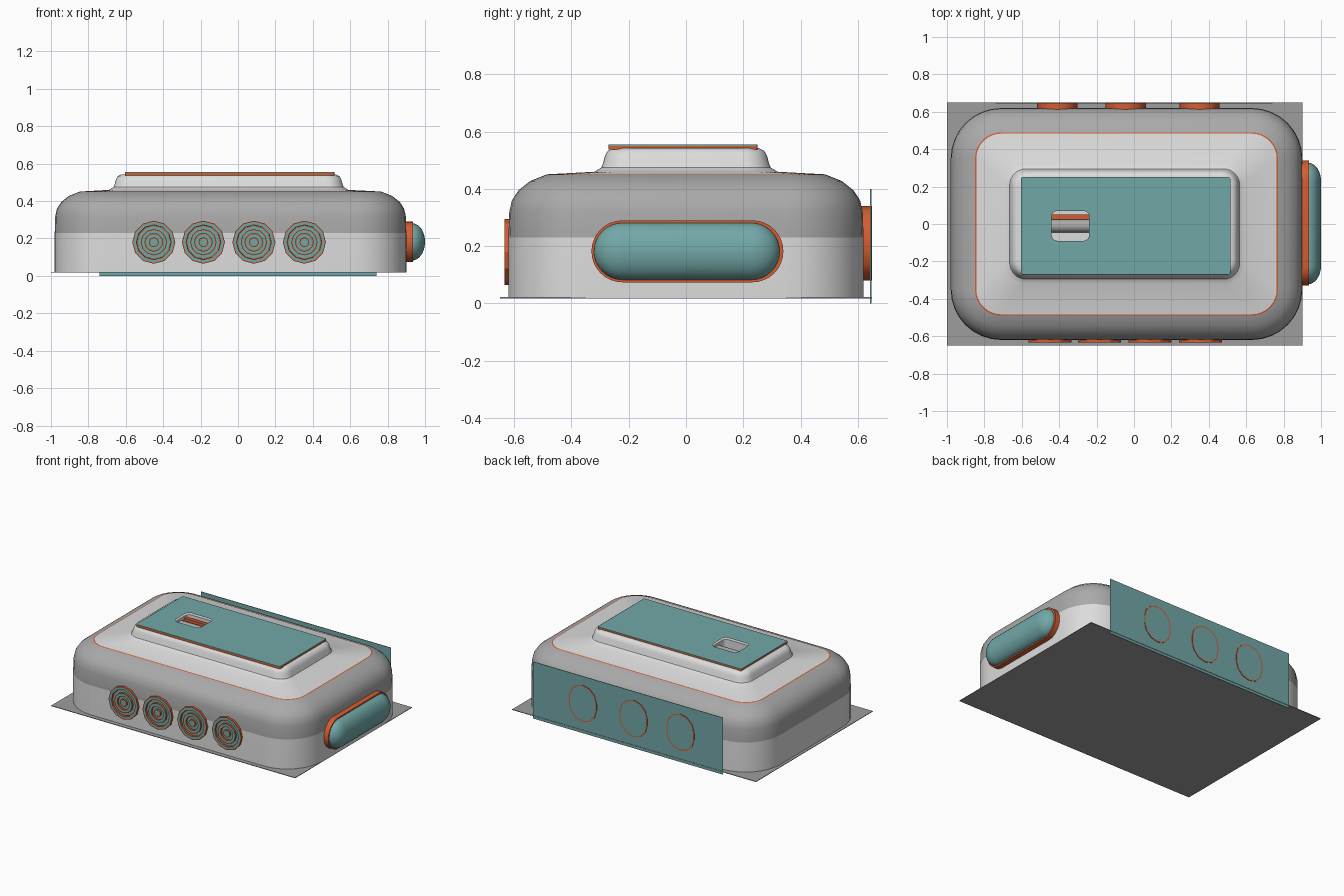
import bpy, bmesh, math

if "Cube" in bpy.data.objects:
    bpy.data.objects.remove(bpy.data.objects["Cube"])

def material(name, col):
    m = bpy.data.materials.new(name)
    m.diffuse_color = (*col, 1)
    m.use_nodes = True
    m.node_tree.nodes["Principled BSDF"].inputs["Base Color"].default_value = m.diffuse_color
    return m

LIGHT = material("light grey", (0.72, 0.72, 0.72))
MID = material("mid grey", (0.40, 0.40, 0.40))
TEAL = material("teal", (0.17, 0.39, 0.39))
ORANGE = material("orange", (0.67, 0.11, 0.03))
BASE = material("base grey", (0.34, 0.34, 0.34))
MATS = [LIGHT, MID, TEAL, ORANGE, BASE]
L, M, T, O, B = range(5)

def top(u, v, w): return (u, v, w)
def front(u, v, w): return (u, w, v)
def right(u, v, w): return (w, u, v)

def rounded(cu, cv, hu, hv, r, segs):
    """Outline of a rounded rectangle."""
    r = min(r, hu, hv)
    pts = []
    for q, (su, sv) in enumerate(((1, 1), (-1, 1), (-1, -1), (1, -1))):
        for i in range(segs + 1):
            a = math.pi / 2 * (q + i / segs)
            pts.append((cu + su * (hu - r) + r * math.cos(a),
                        cv + sv * (hv - r) + r * math.sin(a)))
    return pts

def loft(name, rings, bands, caps, axes=top, segs=8, angle=35):
    """rings: (cu, cv, hu, hv, r, w); bands: colour of each band."""
    bm = bmesh.new()
    loops = [[bm.verts.new(axes(u, v, ring[5])) for u, v in rounded(*ring[:5], segs)]
             for ring in rings]
    n = len(loops[0])
    for a, b, mat in zip(loops, loops[1:], bands):
        for i in range(n):
            j = (i + 1) % n
            bm.faces.new((a[i], a[j], b[j], b[i])).material_index = mat
    bm.faces.new(loops[0]).material_index = caps[0]
    bm.faces.new(loops[-1]).material_index = caps[1]
    bmesh.ops.remove_doubles(bm, verts=bm.verts, dist=1e-5)
    bmesh.ops.recalc_face_normals(bm, faces=bm.faces)
    me = bpy.data.meshes.new(name)
    bm.to_mesh(me)
    bm.free()
    for m in MATS:
        me.materials.append(m)
    ob = bpy.data.objects.new(name, me)
    bpy.context.collection.objects.link(ob)
    bpy.ops.object.select_all(action='DESELECT')
    ob.select_set(True)
    bpy.context.view_layer.objects.active = ob
    bpy.ops.object.shade_smooth_by_angle(angle=math.radians(angle))
    return ob

def box(name, lo, hi, mat):
    c = [(a + b) / 2 for a, b in zip(lo, hi)]
    h = [(b - a) / 2 for a, b in zip(lo, hi)]
    bm = bmesh.new()
    bmesh.ops.create_cube(bm, size=2)
    for v in bm.verts:
        v.co = [c[i] + v.co[i] * h[i] for i in range(3)]
    me = bpy.data.meshes.new(name)
    bm.to_mesh(me)
    bm.free()
    me.materials.append(MATS[mat])
    ob = bpy.data.objects.new(name, me)
    bpy.context.collection.objects.link(ob)

# Main housing: two-tone side, soft shoulder, raised deck and a recess
def shell(inset, z):
    return (-0.04, 0, 0.94 - inset, 0.62 - inset, 0.27 - inset, z)
def deck(inset, z):
    return (-0.05, 0, 0.64 - inset, 0.32 - inset, 0.10 - inset * 0.5, z)
hole = (-0.34, -0.01, 0.10, 0.08, 0.03)
loft("housing",
     [shell(0, 0.02), shell(0, 0.23), shell(0.003, 0.32), shell(0.012, 0.36),
      shell(0.035, 0.395), shell(0.075, 0.427), shell(0.13, 0.449), shell(0.137, 0.451),
      deck(0, 0.460), deck(0.025, 0.475), deck(0.032, 0.495), deck(0.037, 0.515),
      deck(0.047, 0.533), deck(0.065, 0.542), (*hole, 0.542), (*hole, 0.47)],
     [L, M, M, M, M, M, O] + [L] * 8, (B, L))

# Top panel with window, and the roller inside it
panel = (-0.045, -0.01, 0.56, 0.26, 0.01)
loft("top_panel", [(*hole, 0.538), (*panel, 0.538), (*panel, 0.550), (*panel, 0.555),
                   (*hole, 0.555), (*hole, 0.5381)][1:5] , [O, T, T], (L, L), segs=4)
ob = bpy.data.objects["top_panel"]
# open the panel window by removing its end caps
bm = bmesh.new()
bm.from_mesh(ob.data)
bmesh.ops.delete(bm, geom=[f for f in bm.faces if len(f.verts) > 4], context='FACES')
bm.to_mesh(ob.data)
bm.free()
loft("window_roller", [(-0.01, 0.49, 0.035, 0.035, 0.035, -0.44),
                       (-0.01, 0.49, 0.035, 0.035, 0.035, -0.24)], [M], (M, M), right, 5)
box("window_bar", (-0.44, 0.025, 0.47), (-0.24, 0.05, 0.53), O)

# Base sheet and back sheet
box("base_sheet", (-1.0, -0.65, 0.018), (0.90, 0.65, 0.022), B)
box("back_sheet", (-0.74, 0.643, 0.0), (0.74, 0.647, 0.40), T)

# Front dials: concentric ridges, teal faces and orange walls
for i, x in enumerate((-0.45, -0.185, 0.085, 0.355)):
    rings, bands = [], []
    hi, low = -0.634, -0.622
    rings.append((x, 0.18, 0.115, 0.115, 0.115, -0.60))
    for k, r in enumerate((0.115, 0.092, 0.070, 0.048, 0.026)):
        y, y2 = (hi, low) if k % 2 == 0 else (low, hi)
        for rr, yy, m in ((r, y, O), (r - 0.006, y, O), (r - 0.022, y, T)):
            rings.append((x, 0.18, rr, rr, rr, yy))
            bands.append(m)
    loft(f"front_dial_{i + 1}", rings, bands, (O, T), front, 3, 25)

# Back ports: oval stubs flush with the back sheet, outlined
for i, x in enumerate((-0.41, -0.045, 0.35)):
    loft(f"back_port_{i + 1}",
         [(x, 0.21, 0.108, 0.13, 0.108, 0.60), (x, 0.21, 0.108, 0.13, 0.108, 0.65),
          (x, 0.21, 0.100, 0.122, 0.100, 0.65)], [O, O], (O, T), front, 3)

# Right side: orange mount and rounded teal bumper
loft("bumper_mount", [(0.005, 0.182, 0.335, 0.108, 0.108, 0.88),
                      (0.005, 0.182, 0.335, 0.108, 0.108, 0.935)], [O], (O, O), right)
dome = []
for k in range(9):
    a = math.radians(k * 89 / 8)
    r = 0.1 * math.cos(a)
    dome.append((0.003, 0.182, 0.225 + r, r, r, 0.93 + 0.07 * math.sin(a)))
loft("bumper", dome, [T] * 8, (T, T), right)
